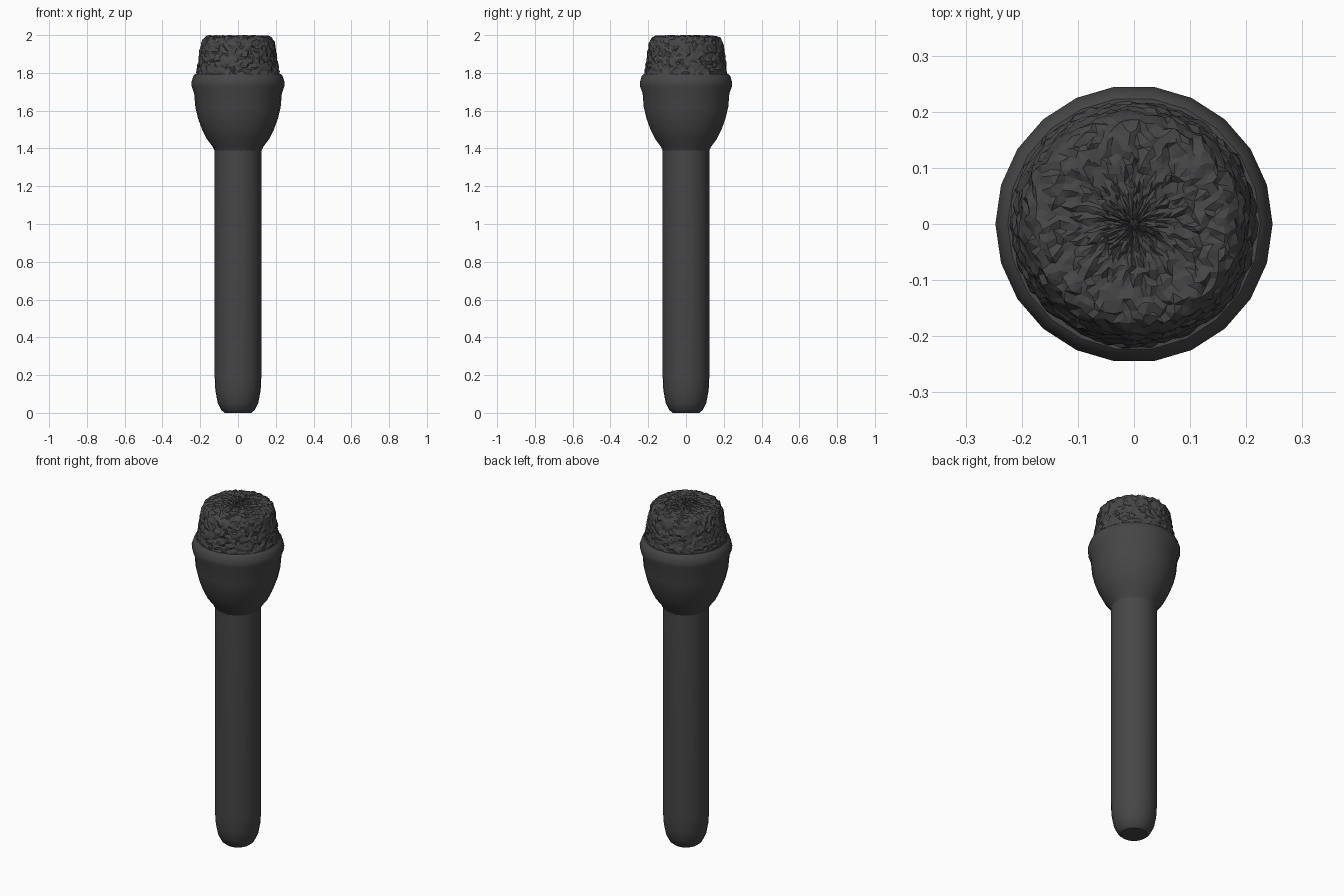
import bpy, bmesh, math, random

if "Cube" in bpy.data.objects:
    bpy.data.objects.remove(bpy.data.objects["Cube"])

random.seed(4)


def material(name, v):
    m = bpy.data.materials.new(name)
    m.diffuse_color = (v, v, v, 1)
    m.use_nodes = True
    m.node_tree.nodes["Principled BSDF"].inputs["Base Color"].default_value = m.diffuse_color
    return m


charcoal = material("charcoal", 0.062)


def lathe(name, profile, sides, mat, jitter=0.0, smooth=True):
    """Revolve (radius, z) points about z, closing both ends."""
    bm = bmesh.new()
    rings = []
    for i, (r, z) in enumerate(profile):
        ring = []
        for k in range(sides):
            a = 2 * math.pi * (k + 0.5 * (i % 2 if jitter else 0)) / sides
            a += random.uniform(-1, 1) * jitter * 2
            rr = max(r - random.uniform(0, 1) * jitter, 0.002)
            zz = z - random.uniform(0, 1) * jitter
            ring.append(bm.verts.new((rr * math.cos(a), rr * math.sin(a), zz)))
        rings.append(ring)
    for lo, hi in zip(rings, rings[1:]):
        for k in range(sides):
            n = (k + 1) % sides
            bm.faces.new((lo[k], lo[n], hi[n], hi[k]))
    bm.faces.new(rings[0][::-1])
    bm.faces.new(rings[-1])
    if jitter:
        bmesh.ops.triangulate(bm, faces=bm.faces[:])
    me = bpy.data.meshes.new(name)
    bm.to_mesh(me)
    bm.free()
    me.materials.append(mat)
    ob = bpy.data.objects.new(name, me)
    bpy.context.collection.objects.link(ob)
    if smooth:
        bpy.ops.object.select_all(action='DESELECT')
        ob.select_set(True)
        bpy.context.view_layer.objects.active = ob
        bpy.ops.object.shade_smooth_by_angle(angle=math.radians(40))
    return ob


def resample(points, step):
    """Split a profile into short, even steps."""
    out = []
    for (r0, z0), (r1, z1) in zip(points, points[1:]):
        n = max(1, round(math.hypot(r1 - r0, z1 - z0) / step))
        out += [(r0 + (r1 - r0) * i / n, z0 + (z1 - z0) * i / n) for i in range(n)]
    return out + [points[-1]]


# Handle with a rounded butt end
lathe("handle", [(0.07, 0.0), (0.088, 0.015), (0.108, 0.055), (0.12, 0.12),
                 (0.124, 0.2), (0.124, 1.40)], 24, charcoal)

# Flared cup with a raised rim
lathe("head_cup", [(0.122, 1.385), (0.135, 1.41), (0.165, 1.45), (0.19, 1.50),
                   (0.212, 1.56), (0.226, 1.62), (0.232, 1.69), (0.246, 1.73),
                   (0.247, 1.75), (0.236, 1.785), (0.225, 1.795), (0.21, 1.795)],
      22, charcoal)

# Rough wire mesh grille, flat on top
grille = resample([(0.226, 1.785), (0.217, 1.85), (0.207, 1.92), (0.199, 1.965),
                   (0.186, 1.99), (0.165, 2.0), (0.012, 2.0)], 0.014)
lathe("mesh_grille", grille, 72, charcoal, jitter=0.011, smooth=False)
